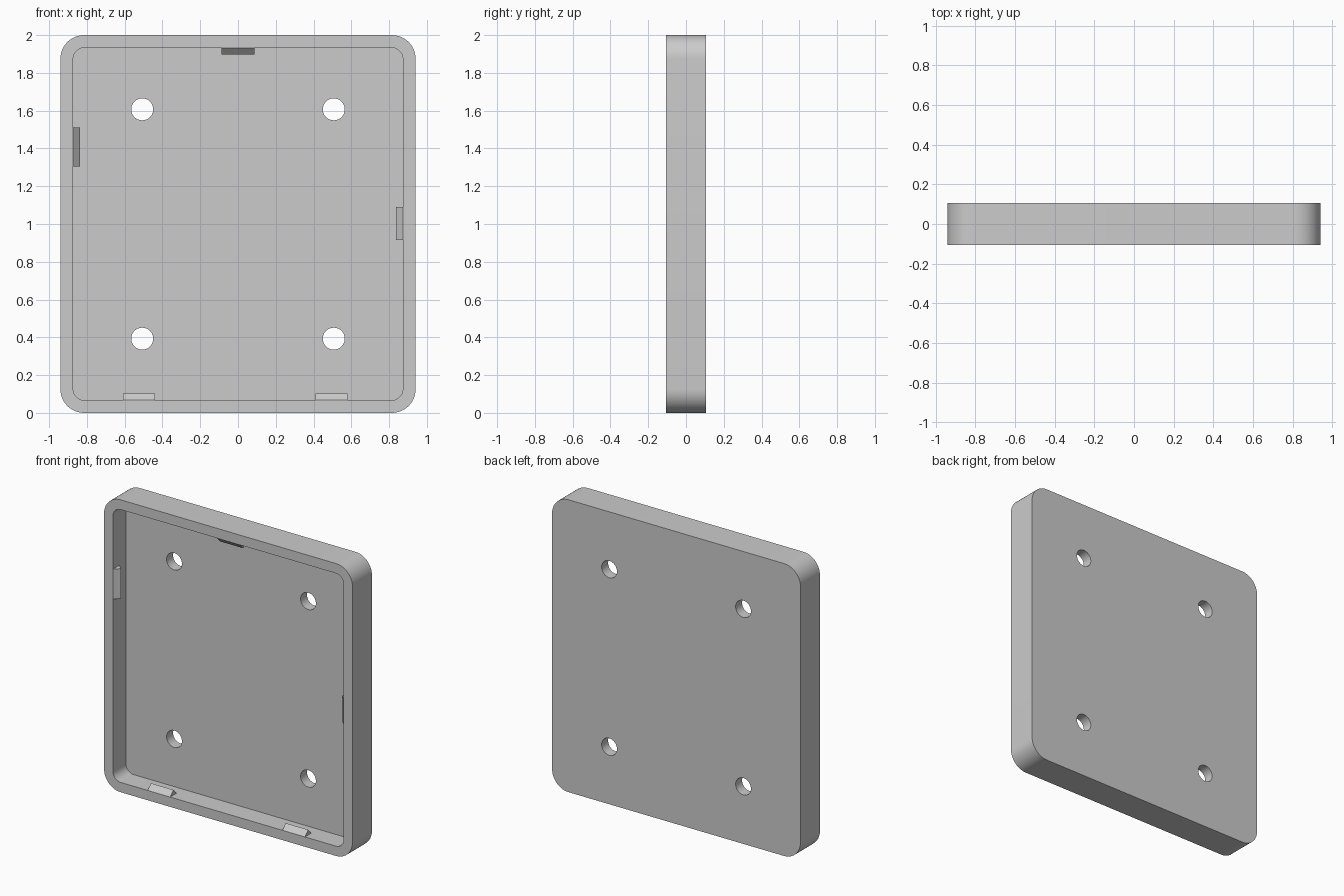
import bpy, bmesh, math
from mathutils import Matrix, Vector

cube = bpy.data.objects.get("Cube")
if cube:
    bpy.data.objects.remove(cube, do_unlink=True)

HALF_W, HEIGHT, HALF_D = 0.94, 2.0, 0.105
WALL, FLOOR_Y = 0.067, 0.035
MID_Z = HEIGHT / 2

grey = bpy.data.materials.new("plain grey")
grey.use_nodes = True
grey.diffuse_color = (0.6, 0.6, 0.6, 1)
grey.node_tree.nodes["Principled BSDF"].inputs["Base Color"].default_value = grey.diffuse_color


def finish(name, bm):
    bmesh.ops.recalc_face_normals(bm, faces=bm.faces)
    mesh = bpy.data.meshes.new(name)
    bm.to_mesh(mesh)
    bm.free()
    mesh.materials.append(grey)
    obj = bpy.data.objects.new(name, mesh)
    bpy.context.collection.objects.link(obj)
    return obj


def rounded_slab(name, half_w, half_h, y0, y1, radius):
    """Upright slab with its four depth-wise edges rounded."""
    bm = bmesh.new()
    bmesh.ops.create_cube(bm, size=1)
    bmesh.ops.scale(bm, verts=bm.verts, vec=(2 * half_w, y1 - y0, 2 * half_h))
    bmesh.ops.translate(bm, verts=bm.verts, vec=(0, (y0 + y1) / 2, MID_Z))
    edges = [e for e in bm.edges if abs(e.verts[0].co.y - e.verts[1].co.y) > 0.01]
    bmesh.ops.bevel(bm, geom=edges, offset=radius, segments=12, profile=0.5, affect='EDGES')
    return finish(name, bm)


def cut(target, cutter):
    cutter.hide_render = True
    mod = target.modifiers.new("cut", 'BOOLEAN')
    mod.operation, mod.solver, mod.object = 'DIFFERENCE', 'EXACT', cutter
    bpy.context.view_layer.objects.active = target
    bpy.ops.object.modifier_apply(modifier=mod.name)
    bpy.data.objects.remove(cutter, do_unlink=True)


# Shallow tray: rounded body, open cavity at the front
tray = rounded_slab("tray", HALF_W, MID_Z, -HALF_D, HALF_D, 0.125)
cut(tray, rounded_slab("cavity_cutter", HALF_W - WALL, MID_Z - WALL, -0.3, FLOOR_Y, 0.06))

# Four screw holes through the back
bm = bmesh.new()
for x in (-0.507, 0.507):
    for z in (-0.607, 0.607):
        place = Matrix.Translation((x, 0.07, MID_Z + z)) @ Matrix.Rotation(math.pi / 2, 4, 'X')
        bmesh.ops.create_cone(bm, cap_ends=True, segments=48, radius1=0.058,
                              radius2=0.058, depth=0.2, matrix=place)
cut(tray, finish("hole_cutter", bm))

bpy.ops.object.select_all(action='DESELECT')
tray.select_set(True)
bpy.context.view_layer.objects.active = tray
bpy.ops.object.shade_smooth_by_angle(angle=math.radians(30))


# Triangular snap ridges just inside the rim
def snap_ridge(name, start, end, inward):
    start, end, inward = Vector(start), Vector(end), Vector(inward)
    bm = bmesh.new()
    profile = [(-HALF_D, 0), (-HALF_D + 0.035, 0.036), (-HALF_D + 0.07, 0)]
    rings = [[bm.verts.new(p + Vector((0, y, 0)) + inward * h) for y, h in profile]
             for p in (start, end)]
    for ring in rings:
        bm.faces.new(ring)
    for i in range(3):
        j = (i + 1) % 3
        bm.faces.new((rings[0][i], rings[0][j], rings[1][j], rings[1][i]))
    finish(name, bm)


side, low, high = HALF_W - WALL, WALL, HEIGHT - WALL
snap_ridge("bottom_right_ridge", (-0.61, 0, low), (-0.44, 0, low), (0, 0, 1))
snap_ridge("bottom_left_ridge", (0.41, 0, low), (0.58, 0, low), (0, 0, 1))
snap_ridge("top_ridge", (-0.088, 0, high), (0.088, 0, high), (0, 0, -1))
snap_ridge("right_ridge", (-side, 0, 1.305), (-side, 0, 1.51), (1, 0, 0))
snap_ridge("left_ridge", (side, 0, 0.915), (side, 0, 1.09), (-1, 0, 0))
